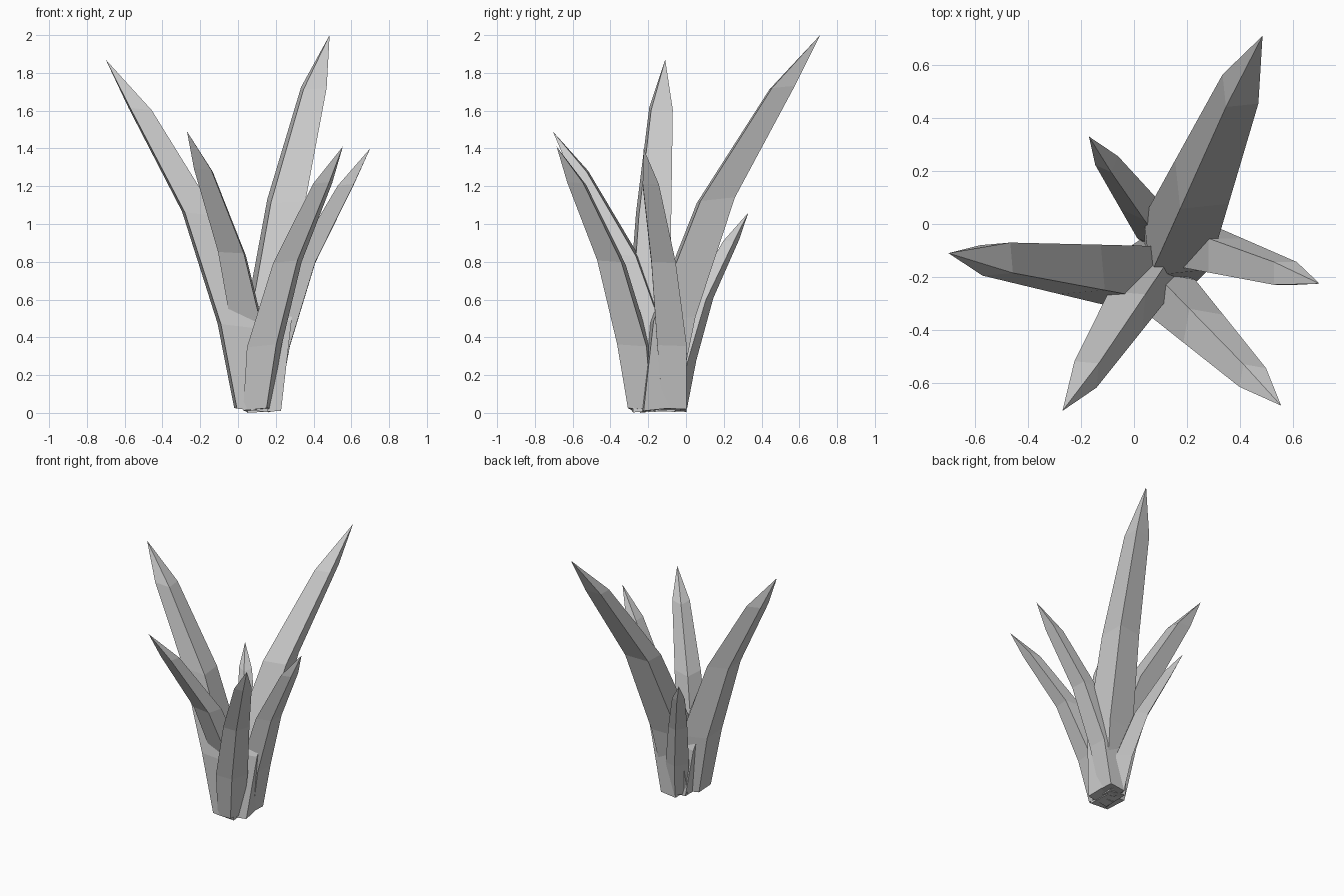
import bpy, bmesh
from math import cos, sin, radians
from mathutils import Vector

if "Cube" in bpy.data.objects:
    bpy.data.objects.remove(bpy.data.objects["Cube"])

# Shared leaf profile: (height fraction, outward fraction, radius per unit height)
PROFILE = [(0.0, 0.0, 0.063), (0.24, 0.085, 0.079), (0.56, 0.355, 0.065), (0.86, 0.765, 0.0435)]
TILT = 0.12


def leaf(name, tip, base, corner_deg):
    """Four-sided blade that swells, bends outward and ends in a point."""
    tip = Vector(tip)
    foot = Vector((base[0], base[1], 0.015))
    lean = Vector((tip.x - foot.x, tip.y - foot.y, 0)).normalized()
    bm = bmesh.new()
    rings = []
    for h, out, rad in PROFILE:
        c = foot.lerp(tip, out)
        c.z = foot.z + (tip.z - foot.z) * h
        ring = []
        for k in range(4):
            a = radians(corner_deg + 90 * k)
            off = Vector((cos(a), sin(a), 0)) * rad * tip.z
            off.z = TILT * off.dot(lean)
            p = c + off
            p.z = max(p.z, 0)
            ring.append(bm.verts.new(p))
        rings.append(ring)
    point = bm.verts.new(tip)
    bm.faces.new(rings[0][::-1])
    for k in range(4):
        n = (k + 1) % 4
        for lo, hi in zip(rings, rings[1:]):
            bm.faces.new((lo[k], lo[n], hi[n], hi[k]))
        bm.faces.new((rings[-1][k], rings[-1][n], point))
    bmesh.ops.recalc_face_normals(bm, faces=bm.faces)
    mesh = bpy.data.meshes.new(name)
    bm.to_mesh(mesh)
    bm.free()
    bpy.context.collection.objects.link(bpy.data.objects.new(name, mesh))


# Six leaves sharing one root: tip, foot, cross-section rotation
leaf("tall_back_leaf", (0.485, 0.71, 2.0), (0.13, -0.145), 51)
leaf("left_leaf", (-0.70, -0.11, 1.87), (0.07, -0.205), 50)
leaf("front_left_leaf", (-0.27, -0.705, 1.49), (0.10, -0.12), 40)
leaf("front_right_leaf", (0.555, -0.685, 1.41), (0.10, -0.235), 35)
leaf("right_leaf", (0.70, -0.225, 1.40), (0.15, -0.06), 45)
leaf("small_back_leaf", (-0.17, 0.33, 1.06), (0.115, -0.057), 21)
